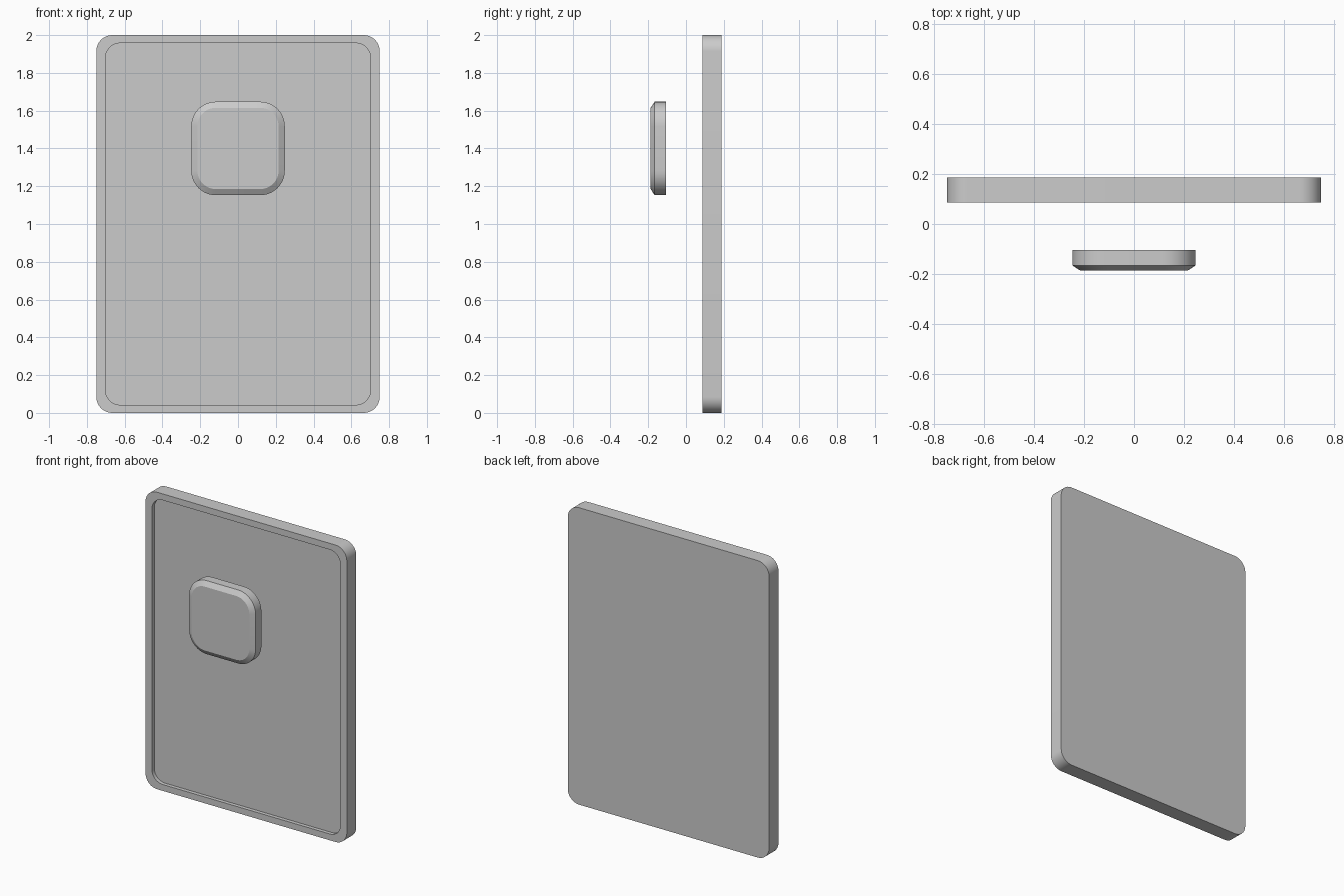
import bpy, bmesh
from math import sin, cos, pi

if "Cube" in bpy.data.objects:
    bpy.data.objects.remove(bpy.data.objects["Cube"])


def rounded_rect(w, h, r, cz, y, seg=12):
    """Points of an upright rounded rectangle at depth y."""
    pts = []
    for i, (sx, sz) in enumerate([(1, 1), (-1, 1), (-1, -1), (1, -1)]):
        for k in range(seg + 1):
            a = (i + k / seg) * pi / 2
            pts.append((sx * (w / 2 - r) + r * cos(a), y,
                        cz + sz * (h / 2 - r) + r * sin(a)))
    return pts


def loft(name, rings):
    """Skin a series of rounded rectangles and cap both ends."""
    bm = bmesh.new()
    loops = [[bm.verts.new(p) for p in rounded_rect(*r)] for r in rings]
    n = len(loops[0])
    for a, b in zip(loops, loops[1:]):
        for i in range(n):
            j = (i + 1) % n
            bm.faces.new((a[i], a[j], b[j], b[i]))
    bm.faces.new(loops[0])
    bm.faces.new(loops[-1])
    bmesh.ops.recalc_face_normals(bm, faces=bm.faces)
    mesh = bpy.data.meshes.new(name)
    bm.to_mesh(mesh)
    bm.free()
    ob = bpy.data.objects.new(name, mesh)
    bpy.context.collection.objects.link(ob)
    bpy.ops.object.select_all(action='DESELECT')
    ob.select_set(True)
    bpy.context.view_layer.objects.active = ob
    bpy.ops.object.shade_smooth_by_angle(angle=pi / 6)
    return ob


# Backing panel with a shallow recess inside a raised rim: (w, h, r, cz, y)
loft("panel", [(1.5, 2.0, 0.085, 1.0, 0.187),
               (1.5, 2.0, 0.085, 1.0, 0.087),
               (1.405, 1.915, 0.08, 1.0, 0.087),
               (1.405, 1.915, 0.08, 1.0, 0.112)])

# Floating button with a chamfered front edge
loft("button", [(0.495, 0.495, 0.13, 1.4, -0.105),
                (0.495, 0.495, 0.13, 1.4, -0.166),
                (0.43, 0.43, 0.0975, 1.4, -0.187)])
